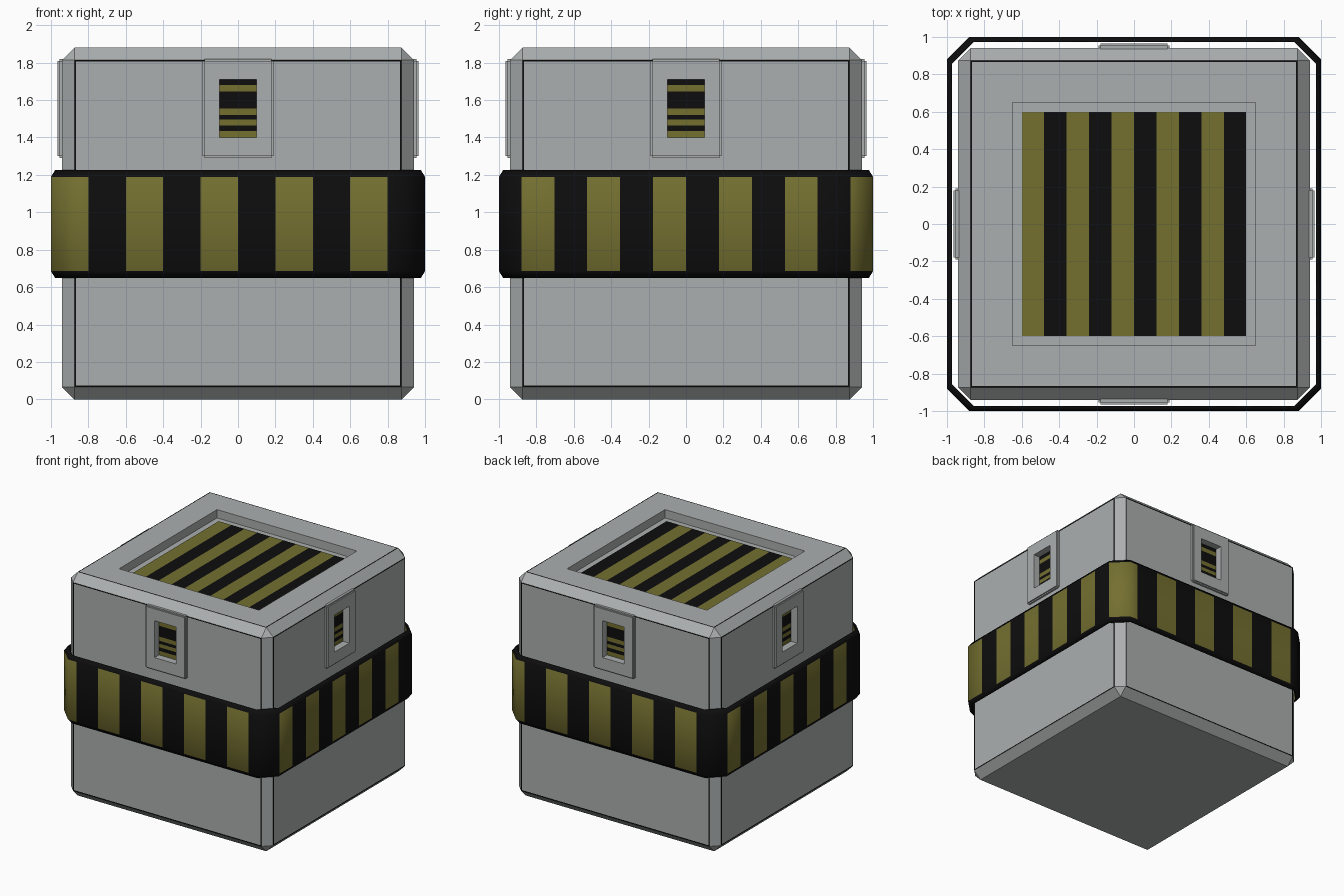
import bpy, bmesh, math
from mathutils import Matrix, Vector

if "Cube" in bpy.data.objects:
    bpy.data.objects.remove(bpy.data.objects["Cube"])


def material(name, rgb):
    m = bpy.data.materials.new(name)
    m.use_nodes = True
    m.diffuse_color = (*rgb, 1)
    bsdf = m.node_tree.nodes["Principled BSDF"]
    bsdf.inputs["Base Color"].default_value = (*rgb, 1)
    bsdf.inputs["Roughness"].default_value = 0.7
    return m


GREY, BLACK, OLIVE = 0, 1, 2
MATS = [material("panel grey", (0.41, 0.43, 0.43)),
        material("seam black", (0.004, 0.004, 0.004)),
        material("stripe olive", (0.175, 0.16, 0.03))]


def finish(bm, name):
    mesh = bpy.data.meshes.new(name)
    bmesh.ops.recalc_face_normals(bm, faces=bm.faces)
    bm.to_mesh(mesh)
    bm.free()
    for m in MATS:
        mesh.materials.append(m)
    ob = bpy.data.objects.new(name, mesh)
    bpy.context.collection.objects.link(ob)
    return ob


def add_box(bm, lo, hi, mat=GREY, turn=0):
    lo, hi = Vector(lo), Vector(hi)
    place = (Matrix.Rotation(turn, 4, 'Z') @ Matrix.Translation((lo + hi) / 2)
             @ Matrix.Diagonal((*(hi - lo), 1)))
    verts = bmesh.ops.create_cube(bm, size=1, matrix=place)["verts"]
    for f in {f for v in verts for f in v.link_faces}:
        f.material_index = mat


def activate(ob):
    bpy.ops.object.select_all(action='DESELECT')
    ob.select_set(True)
    bpy.context.view_layer.objects.active = ob


def cut(ob, cutter):
    activate(ob)
    mod = ob.modifiers.new("openings", 'BOOLEAN')
    mod.object = cutter
    mod.operation = 'DIFFERENCE'
    mod.solver = 'EXACT'
    bpy.ops.object.modifier_apply(modifier=mod.name)


TURNS = {"front": 0, "left": math.pi / 2, "back": math.pi, "right": -math.pi / 2}
HALF, TOP = 0.94, 1.88
FLOOR, SLOT = 1.81, -0.90    # depth of the lid recess and of the windows

# Chamfered body with dark seams around the side and top panels
bm = bmesh.new()
add_box(bm, (-HALF, -HALF, 0), (HALF, HALF, TOP))
bmesh.ops.bevel(bm, geom=bm.edges[:], offset=0.065, segments=1, affect='EDGES')
panels = [f for f in bm.faces if f.calc_area() > 1 and f.normal.z > -0.5]
for f in bmesh.ops.inset_individual(bm, faces=panels, thickness=0.011)["faces"]:
    f.material_index = BLACK
body = finish(bm, "body")

# Raised window frame on each side
frames = []
for side, turn in TURNS.items():
    bm = bmesh.new()
    add_box(bm, (-0.19, -0.965, 1.29), (0.19, -0.925, 1.82), GREY, turn)
    bmesh.ops.bevel(bm, geom=bm.edges[:], offset=0.01, segments=2, affect='EDGES')
    frames.append(finish(bm, side + "_window_frame"))

# Cutter for the lid recess and the four windows
bm = bmesh.new()
add_box(bm, (-0.65, -0.65, FLOOR), (0.65, 0.65, 2))
for turn in TURNS.values():
    add_box(bm, (-0.1, -1.1, 1.40), (0.1, SLOT, 1.71), GREY, turn)
cutter = finish(bm, "cutter")
cutter.hide_render = True
for ob in [body] + frames:
    cut(ob, cutter)
bpy.data.objects.remove(cutter)

# Striped lid panel
bm = bmesh.new()
for i in range(10):
    x = -0.6 + 0.12 * i
    add_box(bm, (x, -0.6, FLOOR - 0.003), (x + 0.12, 0.6, FLOOR + 0.005),
            BLACK if i % 2 else OLIVE)
finish(bm, "lid_stripes")

# Striped display inside each window, alternating from the bottom
levels = [1.40, 1.435, 1.465, 1.495, 1.52, 1.555, 1.645, 1.68, 1.71]
for side, turn in TURNS.items():
    bm = bmesh.new()
    for i, (a, b) in enumerate(zip(levels, levels[1:])):
        add_box(bm, (-0.1, SLOT - 0.005, a), (0.1, SLOT + 0.003, b),
                BLACK if i % 2 else OLIVE, turn)
    finish(bm, side + "_display")

# Hazard band: half an outline, then the same half turned around
C = 0.88
half = [(-1, -C, OLIVE), (-C, -1, OLIVE)]
half += [(-0.8 + 0.2 * i, -1, OLIVE if i % 2 else BLACK) for i in range(9)]
half += [(C, -1, BLACK)]
half += [(1, -C + 0.176 * i, BLACK if i % 2 else OLIVE) for i in range(10)]
outline = half + [(-x, -y, m) for x, y, m in half]


def rim_point(x, y, inset):
    # pull the wall inwards and widen the corner cut
    def pull(a):
        if abs(a) == 1:
            return a * (1 - inset)
        return math.copysign(min(abs(a), C - inset), a) if abs(a) > 0.87 else a
    return pull(x), pull(y)


bm = bmesh.new()
rings = [[bm.verts.new((*rim_point(x, y, inset), z)) for x, y, m in outline]
         for z, inset in [(0.65, 0.022), (0.685, 0), (1.19, 0), (1.225, 0.022)]]
count = len(outline)
for level in range(3):
    for i in range(count):
        j = (i + 1) % count
        low, high = rings[level], rings[level + 1]
        f = bm.faces.new((low[i], low[j], high[j], high[i]))
        f.material_index = outline[i][2] if level == 1 else BLACK
band = finish(bm, "hazard_band")
activate(band)
bpy.ops.object.shade_smooth_by_angle(angle=math.radians(50))
shell = band.modifiers.new("thickness", 'SOLIDIFY')
shell.thickness = 0.006
shell.offset = -1
